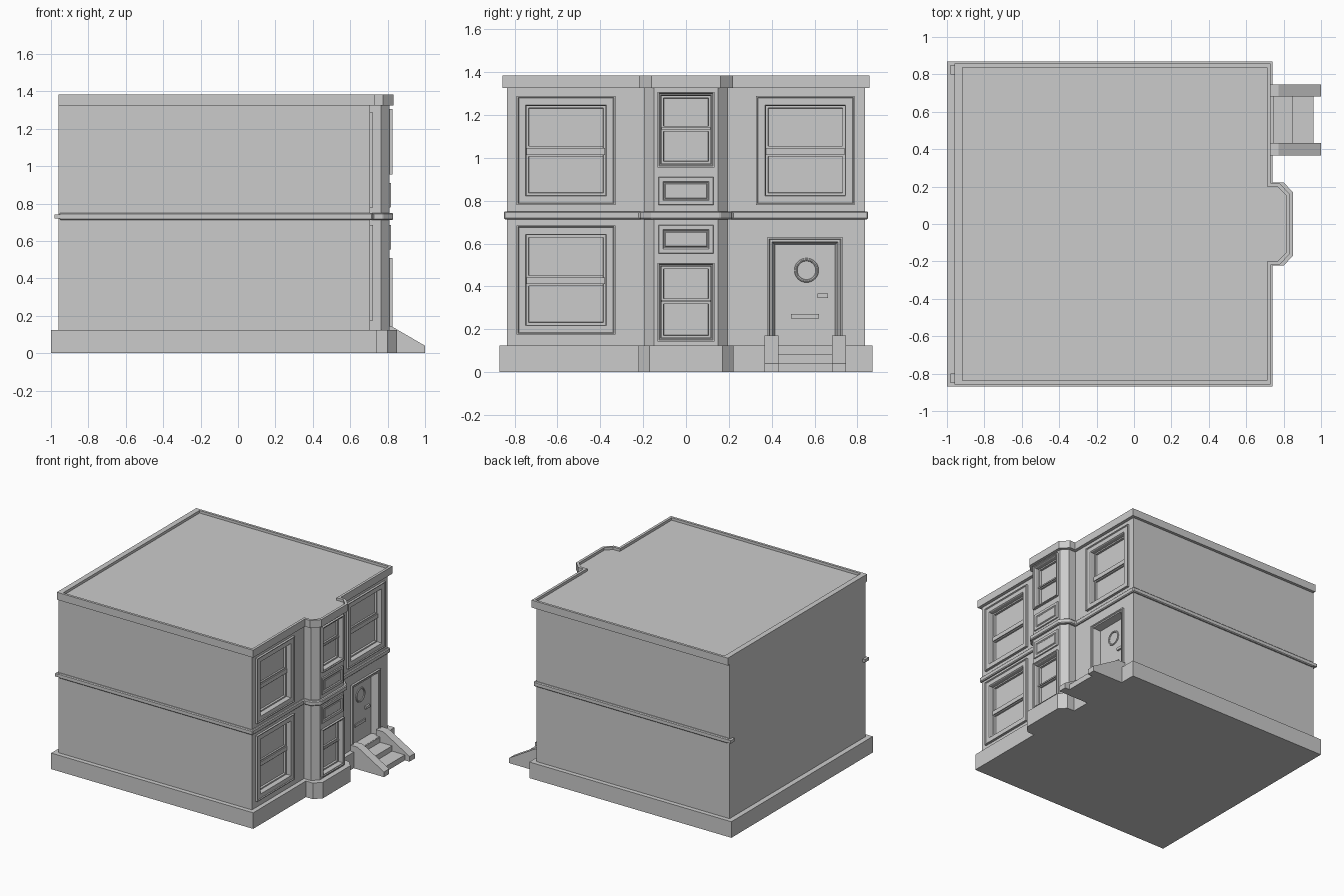
import bpy, bmesh, math
from mathutils import Vector

if "Cube" in bpy.data.objects:
    bpy.data.objects.remove(bpy.data.objects["Cube"])


def finish(name, bm):
    mesh = bpy.data.meshes.new(name)
    bm.to_mesh(mesh)
    bm.free()
    obj = bpy.data.objects.new(name, mesh)
    bpy.context.collection.objects.link(obj)
    return obj


def add_box(bm, x0, x1, y0, y1, z0, z1):
    verts = bmesh.ops.create_cube(bm, size=1)["verts"]
    for v in verts:
        v.co = Vector((x0 if v.co.x < 0 else x1, y0 if v.co.y < 0 else y1, z0 if v.co.z < 0 else z1))


def boxes(name, *dims):
    bm = bmesh.new()
    for d in dims:
        add_box(bm, *d)
    return finish(name, bm)


def footprint(back, half, front, bay_half, bay_mid, bay_front, bay_flat):
    """House outline with the chamfered bay, counter-clockwise from above."""
    right = [(back, -half), (front, -half), (front, -bay_half), (bay_mid, -bay_half), (bay_front, -bay_flat)]
    return right + [(x, -y) for x, y in reversed(right)]


def prism(name, outline, z0, z1):
    bm = bmesh.new()
    face = bm.faces.new([bm.verts.new((x, y, z0)) for x, y in outline])
    top = bmesh.ops.extrude_face_region(bm, geom=[face])["geom"]
    for v in top:
        if isinstance(v, bmesh.types.BMVert):
            v.co.z = z1
    bmesh.ops.recalc_face_normals(bm, faces=bm.faces)
    return finish(name, bm)


def loft_frame(name, x, y0, y1, z0, z1, steps, fill=True, inset_bottom=True):
    """Stepped rectangular moulding on a wall facing +x; steps are (inset, depth)."""
    bm = bmesh.new()
    loops = []
    for i, d in steps:
        zb = z0 + (i if inset_bottom else 0)
        loops.append([bm.verts.new((x + d, y, z)) for y, z in
                      ((y0 + i, zb), (y1 - i, zb), (y1 - i, z1 - i), (y0 + i, z1 - i))])
    for a, b in zip(loops, loops[1:]):
        for k in range(4):
            j = (k + 1) % 4
            if k == 0 and not inset_bottom:
                continue
            bm.faces.new((a[k], a[j], b[j], b[k]))
    if fill:
        bm.faces.new(loops[-1])
    return finish(name, bm)


WALL, BAY = 0.705, 0.81

# Plinth and walls
prism("plinth", footprint(-1.0, 0.87, 0.74, 0.222, 0.80, 0.85, 0.17), 0, 0.125)
walls = prism("walls", footprint(-0.96, 0.835, WALL, 0.195, 0.765, BAY, 0.15), 0.125, 1.335)

# String course, with short returns at the back corners
band = prism("string_course", footprint(-0.955, 0.85, 0.72, 0.215, 0.775, 0.83, 0.16), 0.713, 0.75)
bev = band.modifiers.new("bevel", 'BEVEL')
bev.width = 0.006
bev.segments = 1
boxes("string_course_returns", *[(-0.98, -0.95, min(s * 0.80, s * 0.85), max(s * 0.80, s * 0.85),
                                  0.72, 0.743) for s in (-1, 1)])

# Cornice ring and sunken roof
outer = footprint(-0.96, 0.857, 0.72 + 0.01, 0.22, 0.775, 0.832, 0.162)
inner = footprint(-0.918, 0.838, 0.71, 0.20, 0.767, 0.812, 0.154)
bm = bmesh.new()
rings = [[bm.verts.new((x, y, z)) for x, y in o]
         for o, z in ((outer, 1.325), (outer, 1.383), (inner, 1.383), (inner, 1.363))]
n = len(outer)
for a, b in zip(rings, rings[1:]):
    for k in range(n):
        bm.faces.new((a[k], a[(k + 1) % n], b[(k + 1) % n], b[k]))
bm.faces.new(rings[-1])
bm.faces.new(rings[0][::-1])
finish("cornice_and_roof", bm)

# Sash windows: (name, wall x, y0, y1, z0, z1, trim width)
windows = [
    ("lower_window", WALL, -0.79, -0.33, 0.175, 0.685, 0.046),
    ("upper_left_window", WALL, -0.79, -0.33, 0.78, 1.288, 0.046),
    ("upper_right_window", WALL, 0.327, 0.787, 0.78, 1.288, 0.046),
    ("lower_bay_window", BAY, -0.133, 0.133, 0.143, 0.51, 0.018),
    ("upper_bay_window", BAY, -0.133, 0.133, 0.955, 1.307, 0.018),
]
holes = []
for name, x, y0, y1, z0, z1, t in windows:
    out = 0.017
    loft_frame(name + "_trim", x, y0, y1, z0, z1,
               [(0, -0.002), (0, out), (0.006, out), (0.01, out - 0.006), (t - 0.004, out - 0.006),
                (t, out - 0.012), (t, -0.025), (t + 0.01, -0.025), (t + 0.012, -0.04)])
    mid = (z0 + z1) / 2 - (0.004 if x == WALL else -0.005)
    h = 0.024 if x == WALL else 0.013
    ya, yb = y0 + t + 0.001, y1 - t - 0.001
    boxes(name + "_meeting_rail", (x - 0.045, x - 0.027, ya, yb, mid - h, mid + h),
          (x - 0.045, x - 0.018, ya, yb, mid - h + 0.008, mid + h - 0.008))
    i = t - 0.006
    holes.append((x - 0.06, x + 0.05, y0 + i, y1 - i, z0 + i, z1 - i))

# Raised panels on the bay between the windows
for name, z0, z1 in (("lower_bay_panel", 0.553, 0.687), ("upper_bay_panel", 0.778, 0.912)):
    loft_frame(name, BAY, -0.13, 0.13, z0, z1,
               [(0, -0.002), (0.003, 0.008), (0.022, 0.008), (0.028, 0.002), (0.031, 0.002), (0.035, 0.006)])

# Door surround and door
loft_frame("door_surround", WALL, 0.38, 0.73, 0.125, 0.63,
           [(0, -0.002), (0, 0.016), (0.008, 0.016), (0.012, 0.01), (0.022, 0.01), (0.036, -0.05)],
           fill=False, inset_bottom=False)
boxes("door", (0.63, 0.66, 0.405, 0.705, 0.125, 0.606))
holes.append((0.625, 0.75, 0.395, 0.715, 0.10, 0.615))
boxes("door_handle", (0.655, 0.675, 0.613, 0.663, 0.346, 0.366))
boxes("letter_slot", (0.655, 0.668, 0.49, 0.62, 0.25, 0.272))
bpy.ops.mesh.primitive_torus_add(major_radius=0.05, minor_radius=0.007, major_segments=32,
                                 minor_segments=8, location=(0.661, 0.562, 0.475),
                                 rotation=(0, math.pi / 2, 0))
bpy.context.object.name = "door_porthole_rim"
bpy.ops.object.shade_smooth_by_angle()

# Wall openings
cutter = boxes("opening_cutter", *holes)
cutter.hide_render = True
cutter.hide_viewport = True
cut = walls.modifiers.new("openings", 'BOOLEAN')
cut.object = cutter
cut.operation = 'DIFFERENCE'
cut.solver = 'EXACT'

# Entrance steps and sloping side walls
boxes("steps", (0.72, 0.96, 0.425, 0.685, 0, 0.042),
      (0.72, 0.85, 0.425, 0.685, 0, 0.083), (0.72, 0.746, 0.425, 0.685, 0, 0.123))
for name, y0, y1 in (("left_step_wall", 0.367, 0.432), ("right_step_wall", 0.682, 0.747)):
    bm = bmesh.new()
    profile = [(0.71, 0), (1.0, 0), (1.0, 0.04), (0.773, 0.172), (0.71, 0.172)]
    face = bm.faces.new([bm.verts.new((x, y0, z)) for x, z in profile])
    new = bmesh.ops.extrude_face_region(bm, geom=[face])["geom"]
    bmesh.ops.translate(bm, vec=(0, y1 - y0, 0), verts=[g for g in new if isinstance(g, bmesh.types.BMVert)])
    bmesh.ops.recalc_face_normals(bm, faces=bm.faces)
    finish(name, bm)
